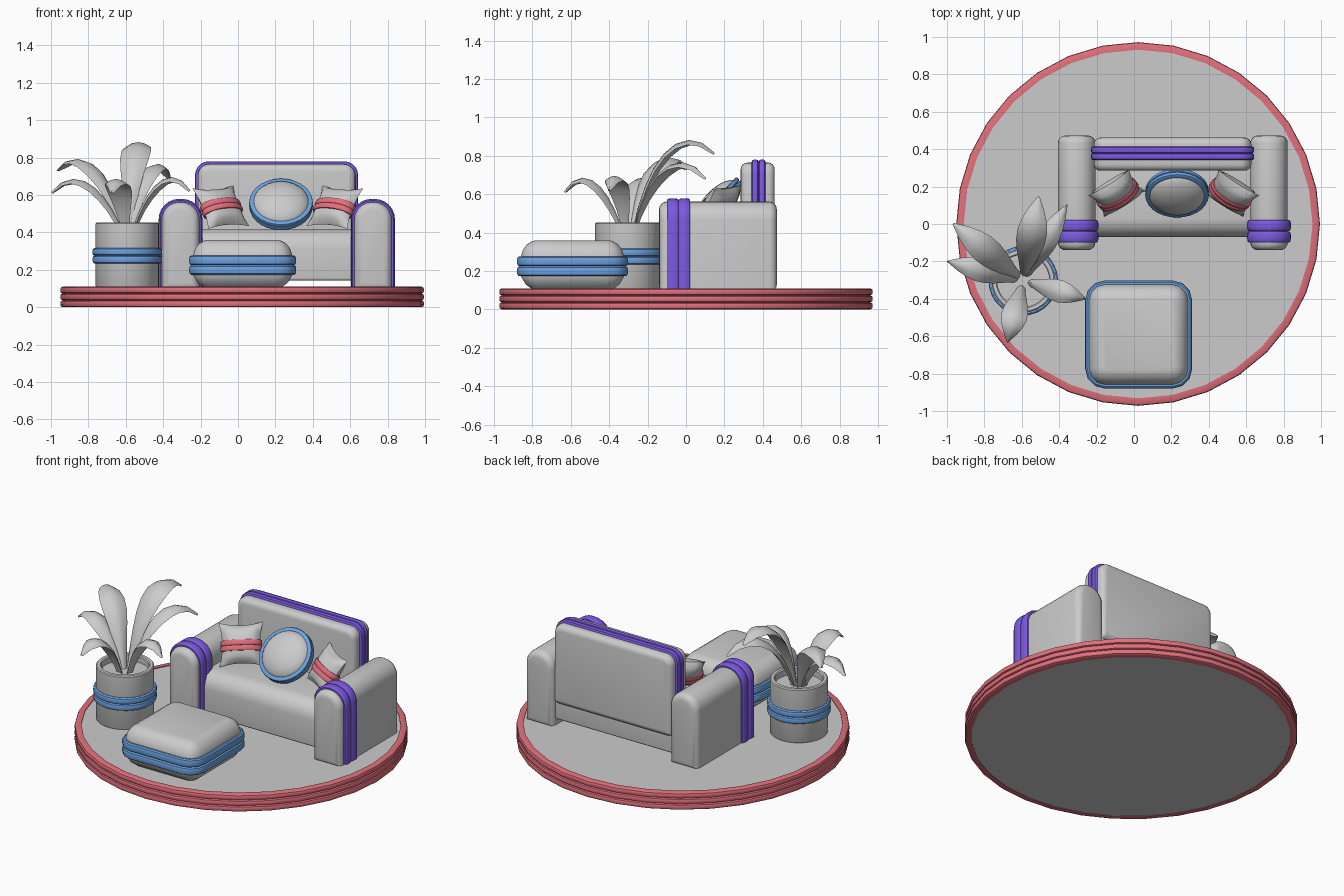
import bpy, bmesh
from math import sin, cos, pi, radians
from mathutils import Matrix, Vector

if "Cube" in bpy.data.objects:
    bpy.data.objects.remove(bpy.data.objects["Cube"])

AXES = {'x': lambda u, v, w: (w, u, v), 'y': lambda u, v, w: (u, w, v), 'z': lambda u, v, w: (u, v, w)}


def material(name, col):
    m = bpy.data.materials.new(name)
    m.diffuse_color = (*col, 1)
    m.use_nodes = True
    m.node_tree.nodes["Principled BSDF"].inputs["Base Color"].default_value = m.diffuse_color
    return m


RED = material("red", (0.75, 0.16, 0.2))
BLUE = material("blue", (0.15, 0.36, 0.75))
PURPLE = material("purple", (0.2, 0.1, 0.75))


def finish(name, bm, mat=None, mtx=None, angle=35):
    if mtx:
        bm.transform(mtx)
    bmesh.ops.remove_doubles(bm, verts=bm.verts, dist=1e-5)
    bmesh.ops.recalc_face_normals(bm, faces=bm.faces)
    me = bpy.data.meshes.new(name)
    bm.to_mesh(me)
    bm.free()
    for p in me.polygons:
        p.use_smooth = True
    me.set_sharp_from_angle(angle=radians(angle))
    if mat:
        me.materials.append(mat)
    ob = bpy.data.objects.new(name, me)
    bpy.context.collection.objects.link(ob)
    return ob


# 2D outlines, counter-clockwise
def circle(cx, cy, r, n=32, ry=None):
    return [Vector((cx + r * cos(2 * pi * i / n), cy + (ry or r) * sin(2 * pi * i / n))) for i in range(n)]


def rrect(u0, u1, v0, v1, rb, rt, n=5):
    out = []
    for u, v, r, su, sv, a in ((u1, v0, rb, -1, 1, -pi / 2), (u1, v1, rt, -1, -1, 0),
                               (u0, v1, rt, 1, -1, pi / 2), (u0, v0, rb, 1, 1, pi)):
        for i in range(n + 1 if r else 1):
            b = a + pi / 2 * i / n
            out.append(Vector((u + su * r + r * cos(b), v + sv * r + r * sin(b))))
    return out


def offset(pts, d, closed=True):
    out, n = [], len(pts)
    for i, p in enumerate(pts):
        a = pts[i - 1] if closed or i else None
        b = pts[(i + 1) % n] if closed or i < n - 1 else None
        e1 = (p - a).normalized() if a is not None else (b - p).normalized()
        e2 = (b - p).normalized() if b is not None else e1
        m = Vector((e1.y + e2.y, -e1.x - e2.x)) / (1 + e1.dot(e2))
        out.append(p + m * d)
    return out


def bridge(bm, r1, r2, closed=True):
    n = len(r1)
    for i in range(n if closed else n - 1):
        j = (i + 1) % n
        bm.faces.new((r1[i], r1[j], r2[j], r2[i]))


# Solid from an outline stacked at (position, inset) levels
def loft(name, pts, levels, axis, mat=None):
    bm = bmesh.new()
    rings = [[bm.verts.new(AXES[axis](p.x, p.y, w)) for p in offset(pts, -d)] for w, d in levels]
    for a, b in zip(rings, rings[1:]):
        bridge(bm, a, b)
    bm.faces.new(rings[0])
    bm.faces.new(rings[-1])
    return finish(name, bm, mat)


# Parallel piping strips that follow an outline
def band(name, pts, places, t, w, axis, mat, closed=True, mtx=None):
    bm = bmesh.new()
    sec = [(-1, -1), (0.4, -1), (0.85, -0.75), (1, -0.3), (1, 0.3), (0.85, 0.75), (0.4, 1), (-1, 1)]
    for pl in places:
        rings = [[bm.verts.new(AXES[axis](p.x, p.y, pl + a * w)) for p in offset(pts, o * t, closed)]
                 for o, a in sec]
        for i, r in enumerate(rings):
            bridge(bm, r, rings[(i + 1) % len(rings)], closed)
        if not closed:
            bm.faces.new([r[0] for r in rings])
            bm.faces.new([r[-1] for r in rings])
    # keep neighbouring strips separate when doubles are merged
    return finish(name, bm, mat, mtx)


def rounded(a, b, r, n=4):
    k = [(r * (1 - sin(pi / 2 * i / n)), r * (1 - cos(pi / 2 * i / n))) for i in range(n + 1)]
    k = [(r - d1, r - d0) for d0, d1 in [(r * cos(pi / 2 * i / n), r * sin(pi / 2 * i / n)) for i in range(n + 1)]]
    lo = [(a + r * (1 - cos(pi / 2 * i / n)), r * (1 - sin(pi / 2 * i / n))) for i in range(n + 1)]
    return lo + [(a + b - w, d) for w, d in reversed(lo)]


# Rug
loft("rug", circle(0.022, 0, 0.95), [(0.003, 0), (0.105, 0)], 'z')
band("rug_edge", circle(0.022, 0, 0.952), (0.0185, 0.055, 0.0915), 0.02, 0.0182, 'z', RED)

# Sofa arms with piping
for side, x in (("left", -0.307), ("right", 0.722)):
    loft(side + "_arm", rrect(x - 0.1, x + 0.1, 0.09, 0.562, 0, 0.095, 6), rounded(-0.14, 0.473, 0.04), 'y')
    band(side + "_arm_piping", rrect(x - 0.103, x + 0.103, 0.108, 0.565, 0, 0.095, 6),
         (-0.069, -0.008), 0.014, 0.03, 'y', PURPLE, closed=False)

# Seat and backrest
loft("seat", rrect(-0.07, 0.44, 0.142, 0.415, 0.015, 0.1), rounded(-0.23, 0.64, 0.03), 'x')
loft("backrest", rrect(-0.215, 0.627, 0.25, 0.765, 0.03, 0.06), rounded(0.285, 0.462, 0.035), 'y')
band("backrest_piping", rrect(-0.215, 0.627, 0.26, 0.765, 0, 0.06), (0.36, 0.396), 0.015, 0.018, 'y',
     PURPLE, closed=False)


# Square cushions, pinched to four corners, with a wrapped red band
def cushion(name, mtx):
    bm, n = bmesh.new(), 10
    for s in (-1, 1):
        rows = []
        for j in range(n + 1):
            v = 2 * j / n - 1
            row = []
            for i in range(n + 1):
                u = 2 * i / n - 1
                x = 0.13 * u * (1 - 0.14 * (1 - v * v))
                z = 0.13 * v * (1 - 0.14 * (1 - u * u))
                row.append(bm.verts.new((x, s * 0.06 * ((1 - u * u) * (1 - v * v)) ** 0.45, z)))
            rows.append(row)
        for a, b in zip(rows, rows[1:]):
            bridge(bm, a, b, False)
    finish(name, bm, None, mtx, 60)
    band(name + "_band", circle(0, 0, 0.114, 20, 0.06), (-0.027, 0.005), 0.008, 0.0158, 'z', RED, mtx=mtx)


pose = (Matrix.Translation((-0.305, 0.165, 0.535)) @ Matrix.Rotation(radians(30), 4, 'Z')
        @ Matrix.Rotation(radians(-33), 4, 'X') @ Matrix.Rotation(radians(-4), 4, 'Y'))
for side, s in (("left", 1), ("right", -1)):
    cushion(side + "_cushion", Matrix.Translation((0.213, 0, 0)) @ Matrix.Diagonal((s, 1, 1, 1)) @ pose)

# Round cushion
tilt = Matrix.Translation((0.23, 0.165, 0.55)) @ Matrix.Rotation(radians(-43), 4, 'X')
bm = bmesh.new()
bmesh.ops.create_uvsphere(bm, u_segments=24, v_segments=12, radius=1,
                          matrix=Matrix.Diagonal((0.155, 0.075, 0.155, 1)) @ Matrix.Rotation(pi / 2, 4, 'X'))
finish("round_cushion", bm, None, tilt, 60)
band("round_cushion_piping", circle(0, 0, 0.158, 28), (-0.0125, 0.0125), 0.012, 0.012, 'y', BLUE, mtx=tilt)

# Ottoman
square = rrect(-0.243, 0.293, -0.862, -0.32, 0.09, 0.09, 3)
loft("ottoman", square, [(0.11, 0.055), (0.13, 0.028), (0.17, 0.003), (0.28, 0.003), (0.315, 0.015),
                         (0.34, 0.035), (0.355, 0.06), (0.36, 0.08)], 'z')
band("ottoman_piping", square, (0.199, 0.251), 0.018, 0.026, 'z', BLUE)

# Plant pot
loft("pot", circle(-0.592, -0.303, 0.17, 28), [(0.108, 0.004), (0.115, 0), (0.447, 0), (0.453, 0.006),
                                              (0.453, 0.024), (0.447, 0.03), (0.41, 0.03)], 'z')
band("pot_piping", circle(-0.592, -0.303, 0.17, 28), (0.255, 0.296), 0.016, 0.0203, 'z', BLUE)


# Leaves: arching blades from pot to tip, given tip, peak height and half width
def leaf(name, tip, peak, half):
    tip = Vector(tip)
    flat = Vector((tip.x + 0.592, tip.y + 0.303, 0))
    base = Vector((-0.592, -0.303, 0.39)) + flat.normalized() * 0.03
    c1, c2 = base + flat * 0.15, base + flat * 0.55
    c1.z, c2.z = peak - 0.13, peak + 0.1
    side = Vector((-flat.y, flat.x, 0)).normalized()
    widths = (0.3, 0.4, 0.58, 0.8, 0.97, 1, 0.85, 0.55, 0.1)
    bm, rings = bmesh.new(), []
    for i, k in enumerate(widths):
        t = i / (len(widths) - 1)
        s = 1 - t
        p = base * s**3 + c1 * 3 * s * s * t + c2 * 3 * s * t * t + tip * t**3
        tan = ((c1 - base) * s * s + (c2 - c1) * 2 * s * t + (tip - c2) * t * t).normalized()
        up = tan.cross(side)
        w, h = half * k, 0.006 + 0.012 * k
        rings.append([bm.verts.new(p + side * w * a + up * h * b) for a, b in
                      ((-1, -0.6), (-0.5, 0.6), (0, 1), (0.5, 0.6), (1, -0.6), (0.5, -0.2), (0, 0), (-0.5, -0.2))])
    for a, b in zip(rings, rings[1:]):
        bridge(bm, a, b)
    bm.faces.new(rings[0])
    bm.faces.new(rings[-1])
    finish(name, bm)


for i, (tip, peak, half) in enumerate((
        ((-0.51, 0.145, 0.81), 0.88, 0.08), ((-0.36, 0.10, 0.68), 0.77, 0.06),
        ((-0.965, 0.0, 0.73), 0.78, 0.075), ((-0.995, -0.2, 0.61), 0.68, 0.065),
        ((-0.675, -0.63, 0.61), 0.68, 0.07), ((-0.26, -0.40, 0.62), 0.69, 0.06))):
    leaf("leaf_%d" % (i + 1), tip, peak, half)
